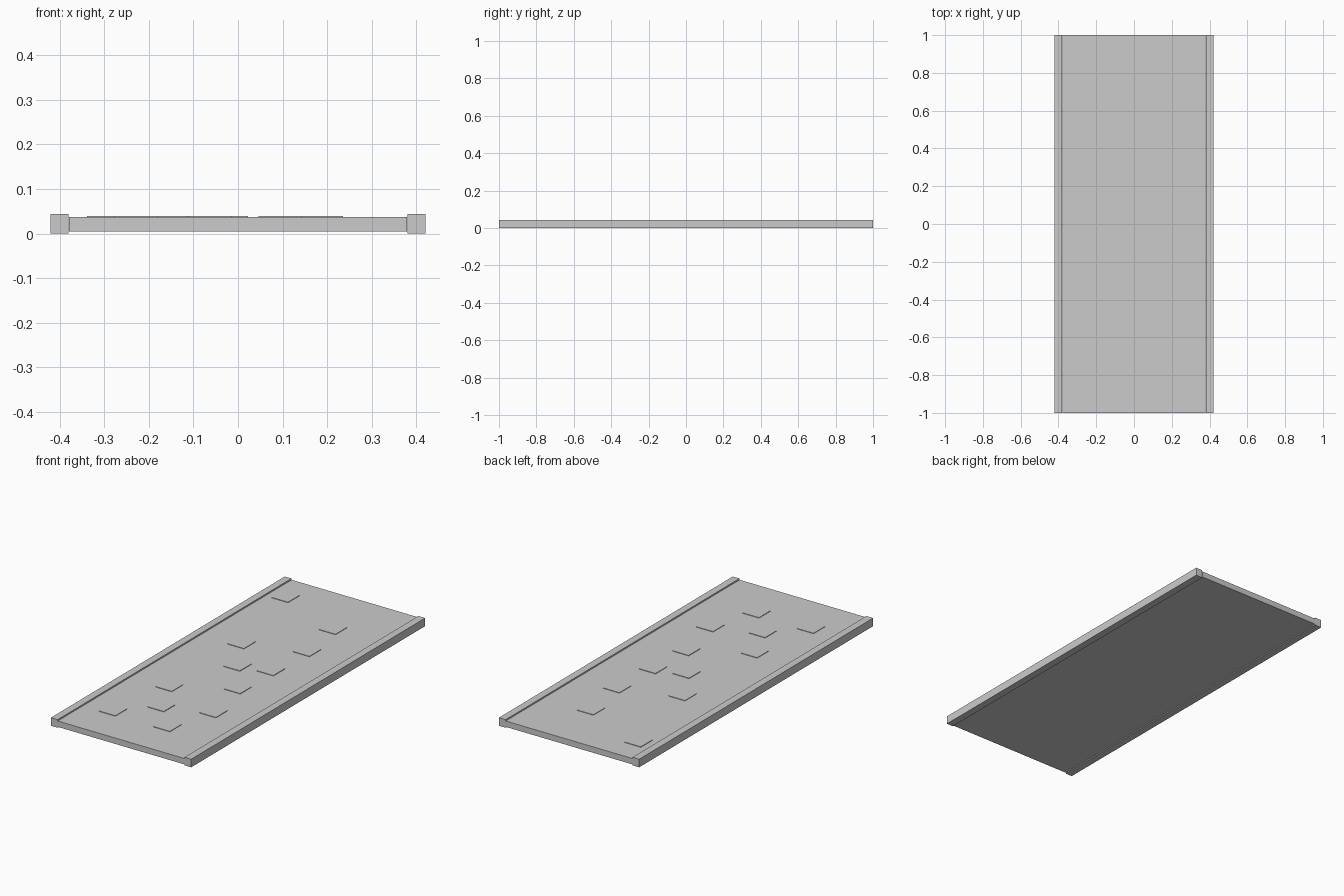
import bpy
import bmesh
from mathutils import Matrix, Vector

if "Cube" in bpy.data.objects:
    bpy.data.objects.remove(bpy.data.objects["Cube"])


def box(name, lo, hi):
    """Axis-aligned box between two corners."""
    lo, hi = Vector(lo), Vector(hi)
    bm = bmesh.new()
    bmesh.ops.create_cube(bm, size=1.0)
    bmesh.ops.transform(bm, matrix=Matrix.Diagonal((*(hi - lo), 1.0)), verts=bm.verts)
    mesh = bpy.data.meshes.new(name)
    bm.to_mesh(mesh)
    bm.free()
    obj = bpy.data.objects.new(name, mesh)
    obj.location = (lo + hi) / 2
    bpy.context.collection.objects.link(obj)
    return obj


# Main walkway slab
box("path_slab", (-0.379, -1, 0.005), (0.379, 1, 0.037))

# Raised kerbs along both long sides
for side, s in (("left", -1), ("right", 1)):
    box(f"{side}_kerb", (s * 0.40 - 0.02, -1, 0), (s * 0.40 + 0.02, 1, 0.044))

# Thin square paving tiles scattered on the slab (front-right corners)
TILE = 0.098
corners = [
    (-0.241, 0.772), (0.163, 0.601), (-0.110, 0.208), (0.205, 0.318),
    (0.022, -0.016), (0.188, 0.034), (-0.115, -0.402), (0.175, -0.231),
    (-0.013, -0.616), (-0.179, -0.793), (0.236, -0.526), (0.144, -0.788),
]
for i, (x, y) in enumerate(corners, 1):
    box(f"paving_tile_{i}", (x - TILE, y, 0.036), (x, y + TILE, 0.040))
